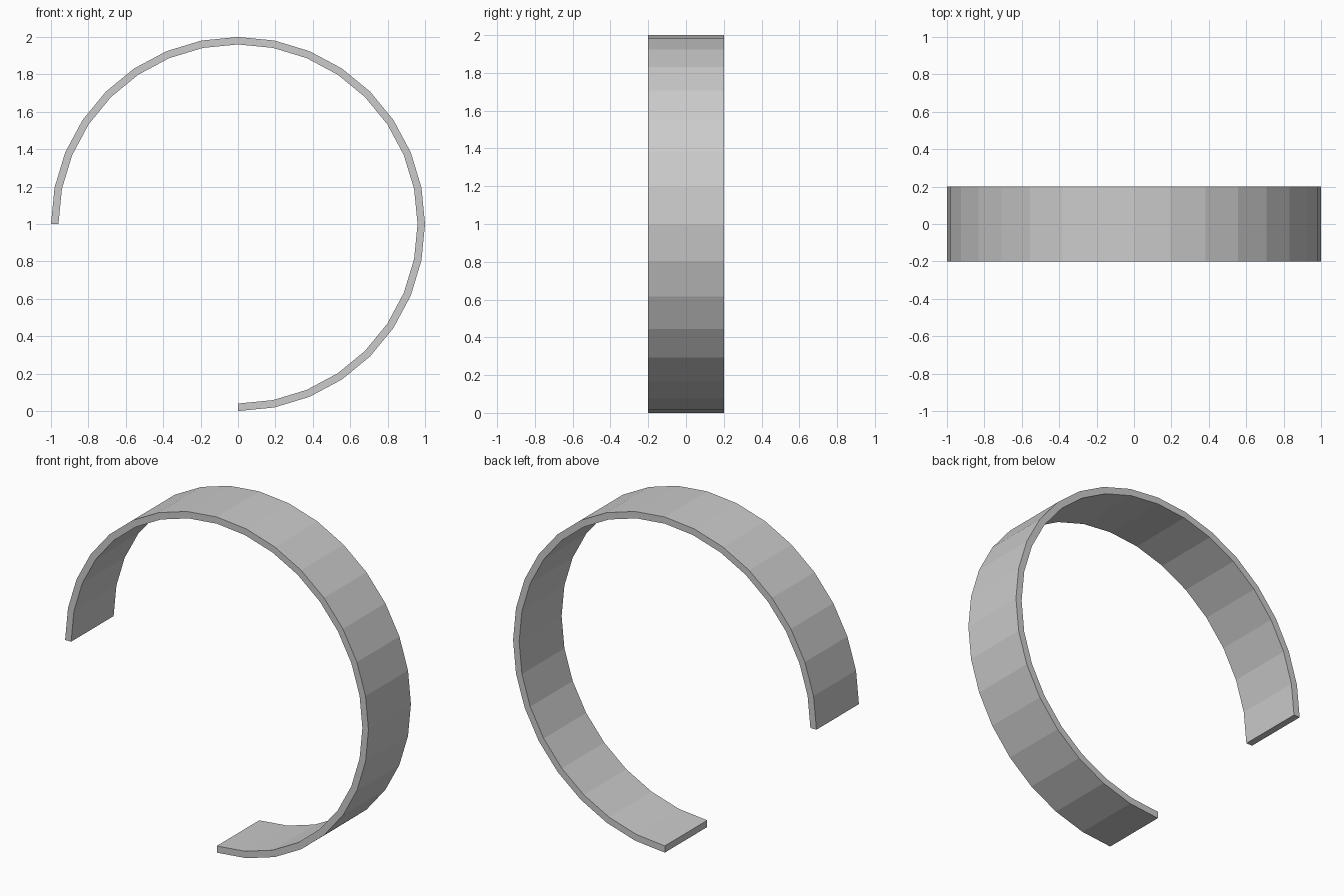
import bpy, bmesh
from math import sin, cos, radians

if "Cube" in bpy.data.objects:
    bpy.data.objects.remove(bpy.data.objects["Cube"])

OUTER, INNER, HALF_WIDTH = 1.0, 0.96, 0.2
SEGMENTS = 24  # 24 flat steps over three quarters of a circle

bm = bmesh.new()

# Rectangular cross-section repeated along the arc, from the bottom round to the left
rings = []
for i in range(SEGMENTS + 1):
    a = radians(-90 + 270 * i / SEGMENTS)
    section = [(OUTER, -HALF_WIDTH), (OUTER, HALF_WIDTH),
               (INNER, HALF_WIDTH), (INNER, -HALF_WIDTH)]
    rings.append([bm.verts.new((r * cos(a), y, 1 + r * sin(a))) for r, y in section])

# Walls between neighbouring sections
for p, q in zip(rings, rings[1:]):
    for k in range(4):
        n = (k + 1) % 4
        bm.faces.new((p[k], p[n], q[n], q[k]))

# End caps
bm.faces.new(rings[0])
bm.faces.new(rings[-1])
bmesh.ops.recalc_face_normals(bm, faces=bm.faces)

mesh = bpy.data.meshes.new("open_band")
bm.to_mesh(mesh)
bm.free()
bpy.context.collection.objects.link(bpy.data.objects.new("open_band", mesh))
